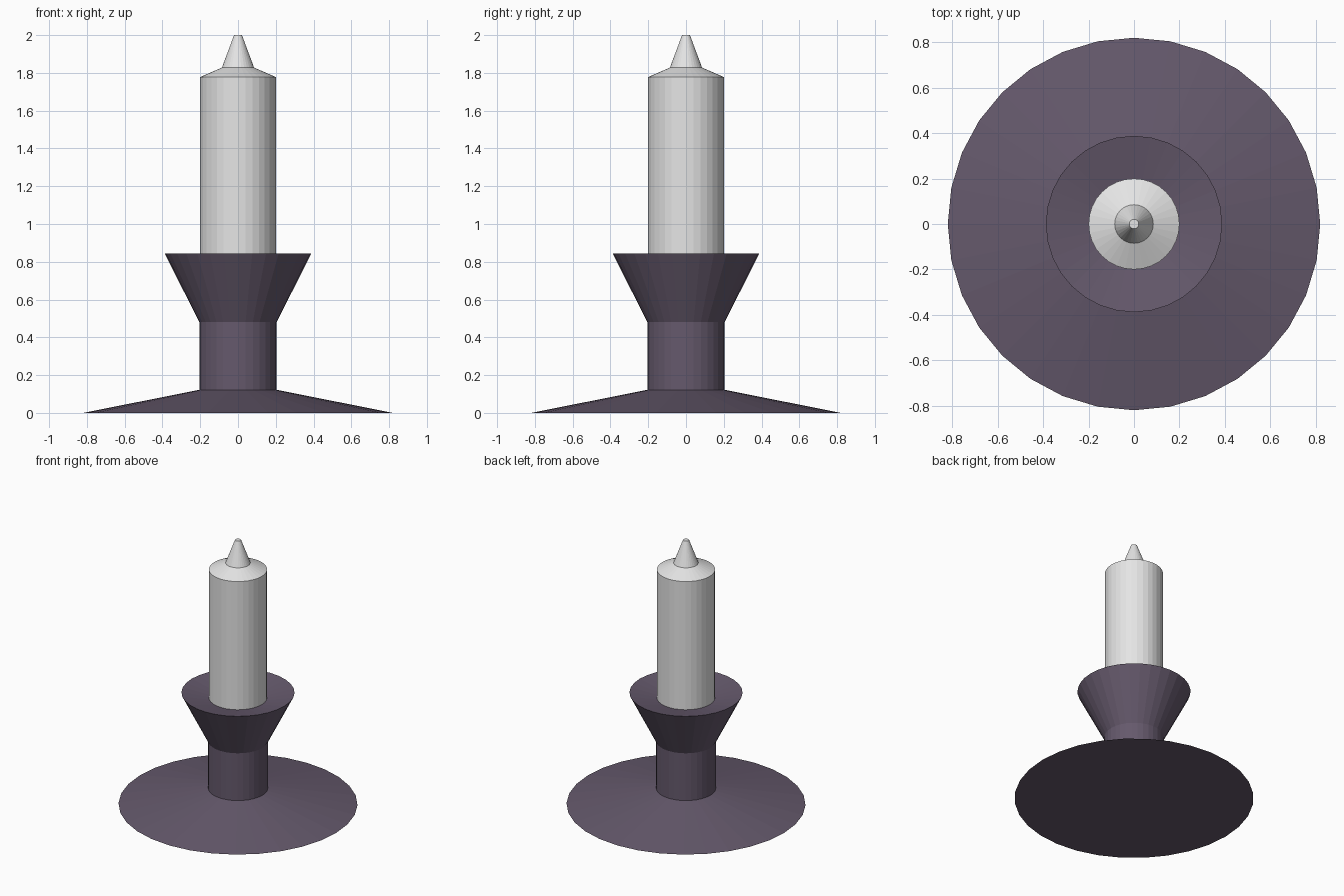
import bpy, bmesh, math

if "Cube" in bpy.data.objects:
    bpy.data.objects.remove(bpy.data.objects["Cube"])

SIDES = 32


def material(name, rgb):
    m = bpy.data.materials.new(name)
    m.diffuse_color = (*rgb, 1.0)
    m.use_nodes = True
    m.node_tree.nodes["Principled BSDF"].inputs["Base Color"].default_value = m.diffuse_color
    return m


def lathe(name, profile, mat):
    """Spin an (r, z) profile, listed bottom to top, into flat-faced rings; r = 0 is a pole."""
    bm = bmesh.new()
    rings = []
    for r, z in profile:
        n = 1 if r == 0 else SIDES
        rings.append([bm.verts.new((r * math.cos(2 * math.pi * i / SIDES),
                                    r * math.sin(2 * math.pi * i / SIDES), z)) for i in range(n)])
    for a, b in zip(rings, rings[1:]):
        for i in range(SIDES):
            j = (i + 1) % SIDES
            corners = [a[i % len(a)], a[j % len(a)], b[j % len(b)], b[i % len(b)]]
            bm.faces.new(list(dict.fromkeys(corners)))
    # cap open ends
    if len(rings[0]) > 1:
        bm.faces.new(rings[0][::-1])
    if len(rings[-1]) > 1:
        bm.faces.new(rings[-1])
    bmesh.ops.recalc_face_normals(bm, faces=bm.faces)
    mesh = bpy.data.meshes.new(name)
    bm.to_mesh(mesh)
    bm.free()
    mesh.materials.append(mat)
    obj = bpy.data.objects.new(name, mesh)
    bpy.context.collection.objects.link(obj)
    return obj


purple = material("dusky purple", (0.13, 0.10, 0.15))
wax = material("pale wax", (0.78, 0.78, 0.78))

# Holder: wide sloping foot, stem, flared cup with a shallow dished top
lathe("candle_holder", [(0.82, 0), (0.205, 0.122), (0.205, 0.48),
                        (0.388, 0.845), (0.19, 0.805), (0, 0.765)], purple)

# Candle: body with sloped shoulder
lathe("candle", [(0.2, 0.78), (0.2, 1.778), (0.085, 1.828)], wax)

# Wick: tapered tip
lathe("wick", [(0.085, 1.828), (0.021, 2.0)], wax)
